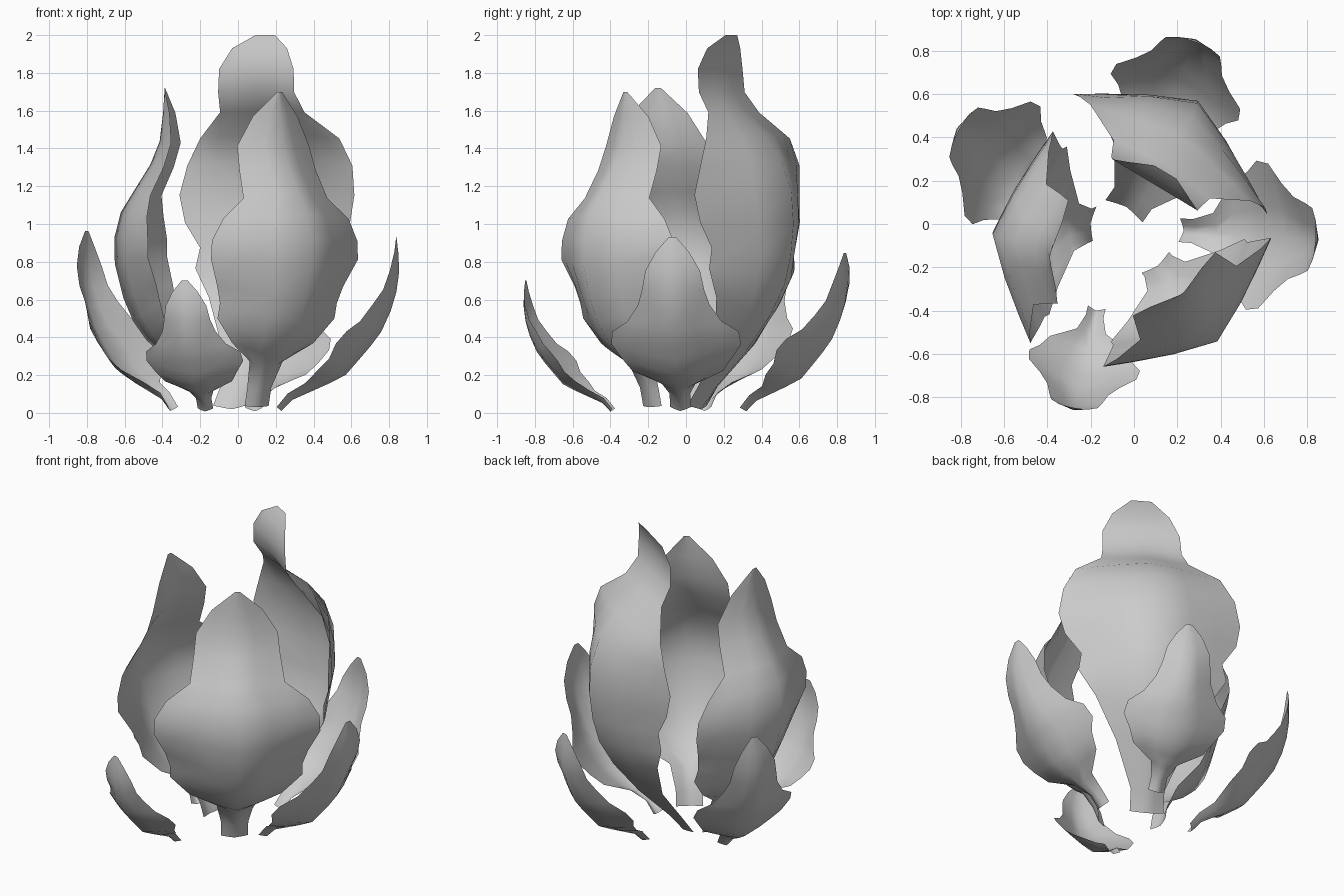
import bpy, bmesh, math

COLS = (-1, -0.75, -0.4, 0, 0.4, 0.75, 1)

# rows: (distance outward, height, half width, fold depth) from base to tip
BACK = [(.05, .02, .10, .03), (.13, .12, .10, .04), (.33, .32, .21, .08), (.49, .52, .34, .16),
        (.58, .68, .44, .22), (.62, .83, .42, .24), (.64, 1.0, .51, .27), (.63, 1.17, .54, .28),
        (.57, 1.34, .51, .22), (.46, 1.48, .43, .13), (.31, 1.60, .26, .04), (.23, 1.70, .235, .02),
        (.205, 1.82, .23, .0), (.23, 1.93, .17, .0), (.28, 2.0, .06, .0)]
TALL = [(.22, .03, .08, .02), (.25, .12, .08, .03), (.32, .24, .11, .05), (.40, .29, .27, .10),
        (.50, .38, .39, .18), (.57, .48, .39, .21), (.62, .60, .42, .23), (.665, .78, .49, .23),
        (.665, .92, .485, .23), (.63, 1.05, .42, .20), (.56, 1.16, .28, .14), (.47, 1.30, .255, .11),
        (.42, 1.42, .24, .09), (.40, 1.57, .15, .05), (.39, 1.70, .015, 0)]
LOW = [(0, .01, .055, .03), (.06, .07, .055, .04), (.15, .11, .09, .05), (.24, .15, .24, .08),
       (.34, .20, .29, .11), (.41, .28, .345, .13), (.47, .35, .335, .13), (.53, .43, .25, .11),
       (.58, .54, .19, .09), (.61, .64, .165, .06), (.625, .75, .145, .04),
       (.62, .85, .09, .015), (.61, .93, .02, 0)]


def leaf(name, rows, azimuth, base=(0, 0), scale=1.0, shift=(0, 0), zscale=None):
    """Folded sheet swept along a side profile, facing outward at azimuth."""
    a = math.radians(azimuth)
    ox, oy = math.cos(a), math.sin(a)
    zs = zscale or scale
    bm = bmesh.new()
    grid = []
    for i, (r, z, w, d) in enumerate(rows):
        p, q = rows[max(i - 1, 0)], rows[min(i + 1, len(rows) - 1)]
        dr, dz = q[0] - p[0], q[1] - p[1]
        n = math.hypot(dr, dz)
        side = shift[0] + (shift[1] - shift[0]) * i / (len(rows) - 1)
        line = []
        for u in COLS:
            f = d * abs(u) ** 1.2
            rr = (r - f * dz / n) * scale
            rise = dr / n if dr > 0 else 0.3 * dr / n   # keeps the shoulders high
            t = w * u * scale + side
            zz = max((z + f * rise) * zs, 0)
            line.append(bm.verts.new((base[0] + rr * ox - t * oy, base[1] + rr * oy + t * ox, zz)))
        grid.append(line)
    for lo, hi in zip(grid, grid[1:]):
        for k in range(len(COLS) - 1):
            bm.faces.new((lo[k], lo[k + 1], hi[k + 1], hi[k]))
    me = bpy.data.meshes.new(name)
    bm.to_mesh(me)
    bm.free()
    for f in me.polygons:
        f.use_smooth = True
    ob = bpy.data.objects.new(name, me)
    bpy.context.collection.objects.link(ob)
    return ob


# three tall upright leaves (sideways shift is counter-clockwise)
leaf("tall_back_leaf", BACK, 59, shift=(.07, .0))
leaf("tall_front_leaf", TALL, -52.5, shift=(-.03, -.02))
leaf("tall_left_leaf", TALL, 174, base=(.02, 0), shift=(.02, .19), zscale=1.012)

# four low spreading leaves
leaf("low_right_leaf", LOW, -4, base=(.23, -.03))
leaf("low_front_leaf", LOW, -101, base=(-.175, -.40), scale=.755, shift=(0, -.02))
leaf("low_left_leaf", LOW, 150, base=(-.36, .10), scale=.91, shift=(0, -.08), zscale=1.035)
leaf("low_back_leaf", LOW, 70, base=(.09, .32), scale=.91)
